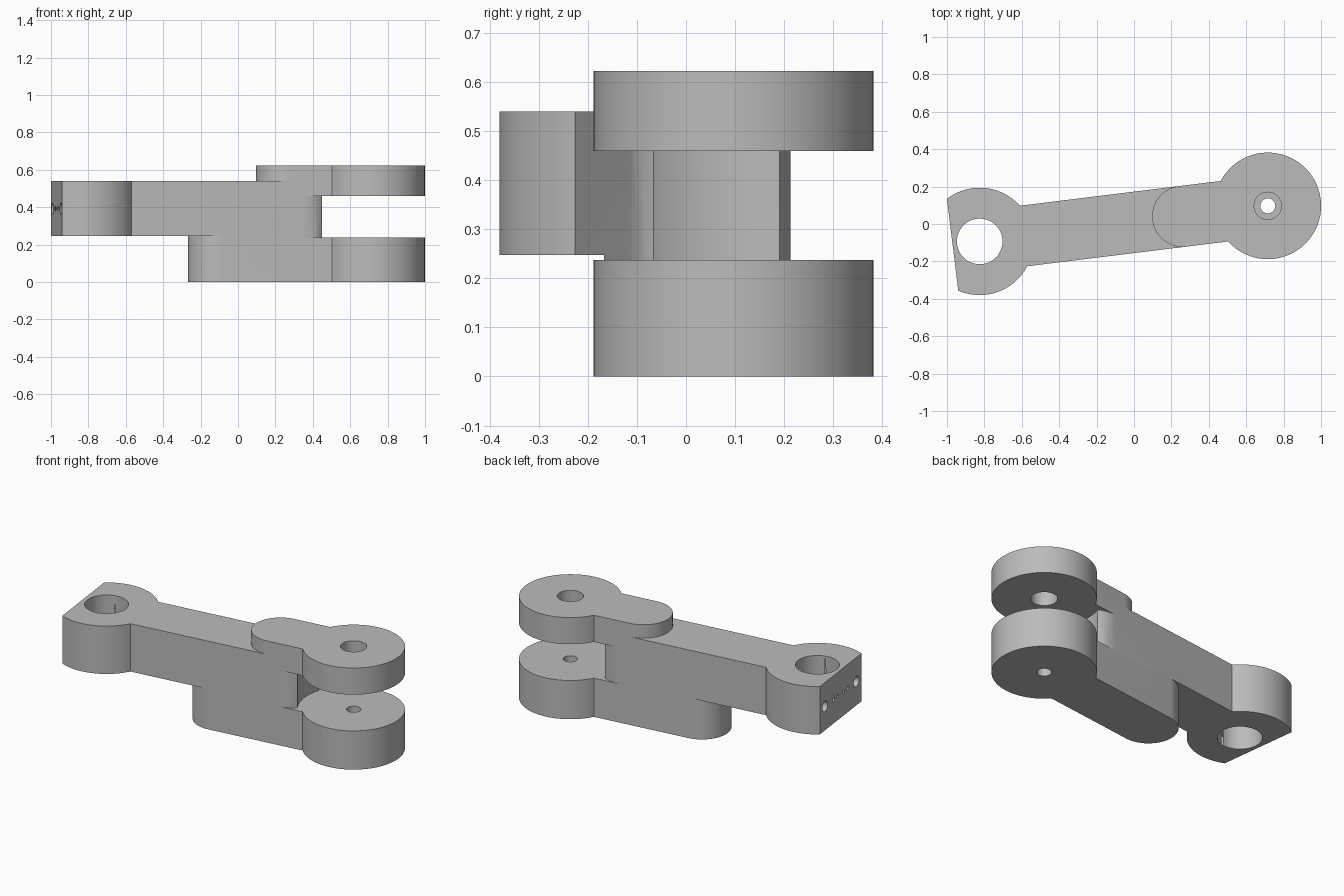
import bpy, bmesh, math
from mathutils import Matrix

cube = bpy.data.objects.get("Cube")
if cube:
    bpy.data.objects.remove(cube)

# Main sizes, laid out along the arm axis with the big bore at the origin
SPAN = 1.552       # bore centre to fork centre
HALF = 0.163       # half width of the bar
NECK = SPAN - 0.384
CUT = 0.146        # flat end face distance from the bore
LOBE = 0.287
FORK = 0.285
BAR_Z = (0.247, 0.54)

metal = bpy.data.materials.new("plain grey")
metal.use_nodes = True
grey = (0.5, 0.5, 0.5, 1)
metal.diffuse_color = grey
metal.node_tree.nodes["Principled BSDF"].inputs["Base Color"].default_value = grey


def arc(cx, radius, start, end, steps):
    angles = [math.radians(start + (end - start) * i / steps) for i in range(steps + 1)]
    return [(cx + radius * math.cos(a), radius * math.sin(a)) for a in angles]


def circle(cx, radius, steps=64):
    return arc(cx, radius, 0, 360, steps)[:-1]


def slot(start, end):
    return arc(end, HALF, -90, 90, 32) + arc(start, HALF, 90, 270, 32)


def prism(name, outline, low, high):
    """Extrude a flat outline upward between two heights."""
    bm = bmesh.new()
    base = bm.faces.new([bm.verts.new((x, y, low)) for x, y in outline])
    top = bmesh.ops.extrude_face_region(bm, geom=[base])["geom"]
    moved = [v for v in top if isinstance(v, bmesh.types.BMVert)]
    bmesh.ops.translate(bm, verts=moved, vec=(0, 0, high - low))
    bmesh.ops.recalc_face_normals(bm, faces=bm.faces)
    mesh = bpy.data.meshes.new(name)
    bm.to_mesh(mesh)
    bm.free()
    mesh.materials.append(metal)
    obj = bpy.data.objects.new(name, mesh)
    bpy.context.collection.objects.link(obj)
    return obj


def combine(target, tool, operation):
    """Apply a boolean and remove the tool."""
    mod = target.modifiers.new(operation.lower(), "BOOLEAN")
    mod.operation, mod.solver, mod.object = operation, "EXACT", tool
    bpy.context.view_layer.objects.active = target
    bpy.ops.object.modifier_apply(modifier=mod.name)
    bpy.data.objects.remove(tool)


# Bar and the flat-ended lobe
linkage = prism("linkage_arm", arc(NECK, HALF, -90, 90, 32) + [(0, HALF), (0, -HALF)], *BAR_Z)
sweep = 180 - math.degrees(math.acos(CUT / LOBE))
combine(linkage, prism("lobe", arc(0, LOBE, -sweep, sweep, 48), *BAR_Z), "UNION")

# Riser that joins the lower plate to the bar
combine(linkage, prism("riser", slot(0.725, NECK), 0.1, 0.3 - 0.053), "UNION")

# Clearance for the mating part between the fork discs
combine(linkage, prism("clearance", circle(SPAN, 0.313, 96), 0.237, 0.459), "DIFFERENCE")

# Fork plates: a rounded tongue and a disc each
for name, start, low, high in (("lower", 0.725, 0, 0.237), ("upper", 1.093, 0.459, 0.622)):
    plate = prism(name + "_plate", slot(start, SPAN), low, high)
    combine(plate, prism(name + "_disc", circle(SPAN, FORK), low, high), "UNION")
    combine(linkage, plate, "UNION")

# Vertical bores
for x, radius, low, high in ((0, 0.122, 0.2, 0.6), (SPAN, 0.04, -0.1, 0.3), (SPAN, 0.073, 0.4, 0.7)):
    combine(linkage, prism("bore", circle(x, radius, 48), low, high), "DIFFERENCE")

# Mirrored rows of holes in the flat end face
for offset, radius, depth in ((0.185, 0.031, 0.14), (0.085, 0.013, 0.03), (0.033, 0.01, 0.03)):
    for side in (-1, 1):
        drill = prism("drill", circle(0, radius, 24), -0.05, depth)
        drill.data.transform(Matrix.Translation((-CUT, side * offset, 0.393))
                             @ Matrix.Rotation(math.pi / 2, 4, "Y"))
        combine(linkage, drill, "DIFFERENCE")

# Swing the arm into its resting position
linkage.data.transform(Matrix.Translation((-0.825, -0.093, 0)) @ Matrix.Rotation(math.radians(7.03), 4, "Z"))
bpy.ops.object.select_all(action="DESELECT")
linkage.select_set(True)
bpy.context.view_layer.objects.active = linkage
bpy.ops.object.shade_smooth_by_angle(angle=math.radians(30))
